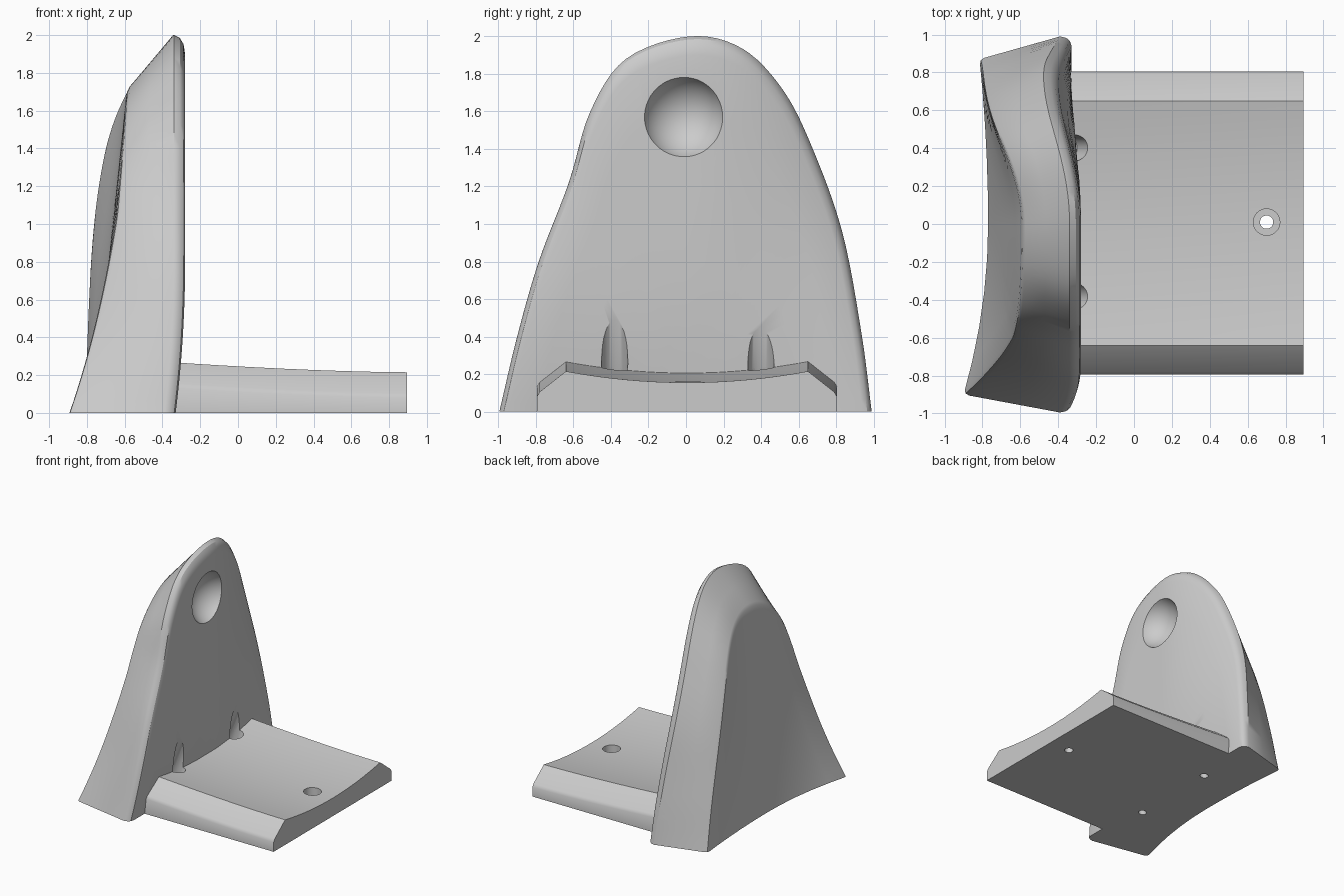
import bpy, bmesh, math
from mathutils import Vector

cube = bpy.data.objects.get("Cube")
if cube:
    bpy.data.objects.remove(cube, do_unlink=True)

grey = bpy.data.materials.new("plain_grey")
grey.use_nodes = True
grey.diffuse_color = (0.6, 0.6, 0.6, 1)
grey.node_tree.nodes["Principled BSDF"].inputs["Base Color"].default_value = (0.6, 0.6, 0.6, 1)


def make_object(name, bm):
    bmesh.ops.recalc_face_normals(bm, faces=bm.faces)
    mesh = bpy.data.meshes.new(name)
    bm.to_mesh(mesh)
    bm.free()
    mesh.materials.append(grey)
    obj = bpy.data.objects.new(name, mesh)
    bpy.context.collection.objects.link(obj)
    return obj


def spline(points, steps=6):
    """Smooth curve through 2D points."""
    p = [Vector(q) for q in points]
    p = [2 * p[0] - p[1]] + p + [2 * p[-1] - p[-2]]
    out = []
    for i in range(1, len(p) - 2):
        a, b, c, d = p[i - 1:i + 3]
        for k in range(steps):
            t = k / steps
            out.append(0.5 * (2 * b + (c - a) * t + (2 * a - 5 * b + 4 * c - d) * t ** 2
                              + (3 * b - a - 3 * c + d) * t ** 3))
    out.append(p[-2])
    return out


# Upright support: outlines in (y, z), depth from two surface functions
front_outline = spline([(-0.995, 0), (-0.9, 0.4), (-0.785, 0.8), (-0.625, 1.22), (-0.51, 1.6),
                        (-0.32, 1.88), (0.02, 2), (0.3, 1.935), (0.52, 1.71), (0.68, 1.39),
                        (0.835, 0.95), (0.935, 0.42), (0.99, 0)])
back_outline = spline([(-0.9, 0), (-0.78, 0.4), (-0.67, 0.8), (-0.55, 1.2), (-0.43, 1.46),
                       (-0.25, 1.64), (-0.03, 1.71), (0.2, 1.65), (0.38, 1.49), (0.52, 1.23),
                       (0.66, 0.85), (0.78, 0.42), (0.87, 0)])


def front_x(y, z):
    lean = 0.2 * z * y * y if y > 0 else 0
    return -0.28 - 0.05 * max(0, 1 - z / 0.8) ** 2 - lean


def back_x(y, z):
    if y > 0:
        bend = -(0.06 + 0.1 * z + 0.12 * z * z)
    else:
        bend = min(0.05, -0.16 + 0.2 * z)
    return -0.77 + 0.106 * z + bend * y * y


def on_surface(p, s, depth, dx=0.0):
    y, z = p * s
    return Vector((depth(y, z) + dx, y, z))


def support_section(f, b):
    """Strip from the middle of the front face, over the rim, to the back."""
    pts = [on_surface(f, s, front_x) for s in (0, 0.2, 0.4, 0.6, 0.8, 0.95)]
    pts += [on_surface(f, s, front_x, dx)
            for s, dx in ((0.976, -0.008), (0.992, -0.027), (1, -0.06))]
    rim, ridge = pts[-1], on_surface(b, 1, back_x)
    before, after = rim.lerp(ridge, 0.94), on_surface(b, 0.97, back_x)
    pts += [rim.lerp(ridge, 0.5), before, ridge * 0.5 + (before + after) * 0.25, after]
    pts += [on_surface(b, s, back_x) for s in (0.8, 0.6, 0.4, 0.2, 0)]
    for p in pts:
        p.z = max(p.z, 0)
    return pts


bm = bmesh.new()
cols = [[bm.verts.new(p) for p in support_section(f, b)]
        for f, b in zip(front_outline, back_outline)]
for c, d in zip(cols, cols[1:]):
    for i in range(len(c) - 1):
        bm.faces.new((c[i], c[i + 1], d[i + 1], d[i]))
bm.faces.new(cols[0] + cols[-1][::-1])
bmesh.ops.remove_doubles(bm, verts=bm.verts, dist=0.0001)
support = make_object("upright_support", bm)

# Base plate: dished cross-section that rises toward the support
dish = [(0.645 * k / 8, 0.155 + 0.06 * (k / 8) ** 2) for k in range(-8, 9)]
section = [(-0.8, 0), (-0.8, 0.08), (-0.785, 0.105)] + dish + [(0.785, 0.105), (0.8, 0.08), (0.8, 0)]
bm = bmesh.new()
rings = []
for k in range(9):
    x = 0.895 - 1.315 * k / 8
    rise = 0.05 * ((0.895 - x) / 1.2) ** 1.6
    rings.append([bm.verts.new((x, y + 0.005, z + (rise if z else 0))) for y, z in section])
n = len(section)
for a, b in zip(rings, rings[1:]):
    for i in range(n):
        j = (i + 1) % n
        bm.faces.new((a[i], a[j], b[j], b[i]))
bm.faces.new(rings[0])
bm.faces.new(rings[-1])
plate = make_object("base_plate", bm)


# Cutters: thumb dimple, screw holes and their wider bores
def rod(name, start, direction, length, radius):
    d = Vector(direction).normalized()
    bm = bmesh.new()
    bmesh.ops.create_cone(bm, cap_ends=True, segments=32, radius1=radius, radius2=radius, depth=length)
    bm.transform(d.to_track_quat('Z', 'Y').to_matrix().to_4x4())
    bmesh.ops.translate(bm, verts=bm.verts, vec=Vector(start) + d * length / 2)
    return make_object(name, bm)


bm = bmesh.new()
bmesh.ops.create_uvsphere(bm, u_segments=48, v_segments=24, radius=0.23)
bmesh.ops.translate(bm, verts=bm.verts, vec=(-0.19, -0.01, 1.57))
dimple = make_object("dimple_cutter", bm)

tilt = Vector((math.sin(math.radians(22)), 0, math.cos(math.radians(22))))
slanted = []
for y in (0.4, -0.38):
    foot = Vector((-0.41, y, 0))
    slanted.append(rod("slanted_hole_cutter", foot - tilt * 0.1, tilt, 0.5, 0.032))
    slanted.append(rod("slanted_bore_cutter", foot + tilt * 0.12, tilt, 0.9, 0.07))
upright = [rod("hole_cutter", (0.7, 0.01, -0.1), (0, 0, 1), 0.5, 0.035),
           rod("bore_cutter", (0.7, 0.01, 0.09), (0, 0, 1), 0.3, 0.07)]


def finish(obj, cutters):
    bpy.ops.object.select_all(action='DESELECT')
    obj.select_set(True)
    bpy.context.view_layer.objects.active = obj
    for cutter in cutters:
        mod = obj.modifiers.new("cut", 'BOOLEAN')
        mod.operation = 'DIFFERENCE'
        mod.solver = 'EXACT'
        mod.object = cutter
        bpy.ops.object.modifier_apply(modifier=mod.name)
    bpy.ops.object.shade_smooth_by_angle(angle=math.radians(32))


finish(support, [dimple] + slanted)
finish(plate, slanted + upright)
for cutter in [dimple] + slanted + upright:
    bpy.data.objects.remove(cutter, do_unlink=True)
